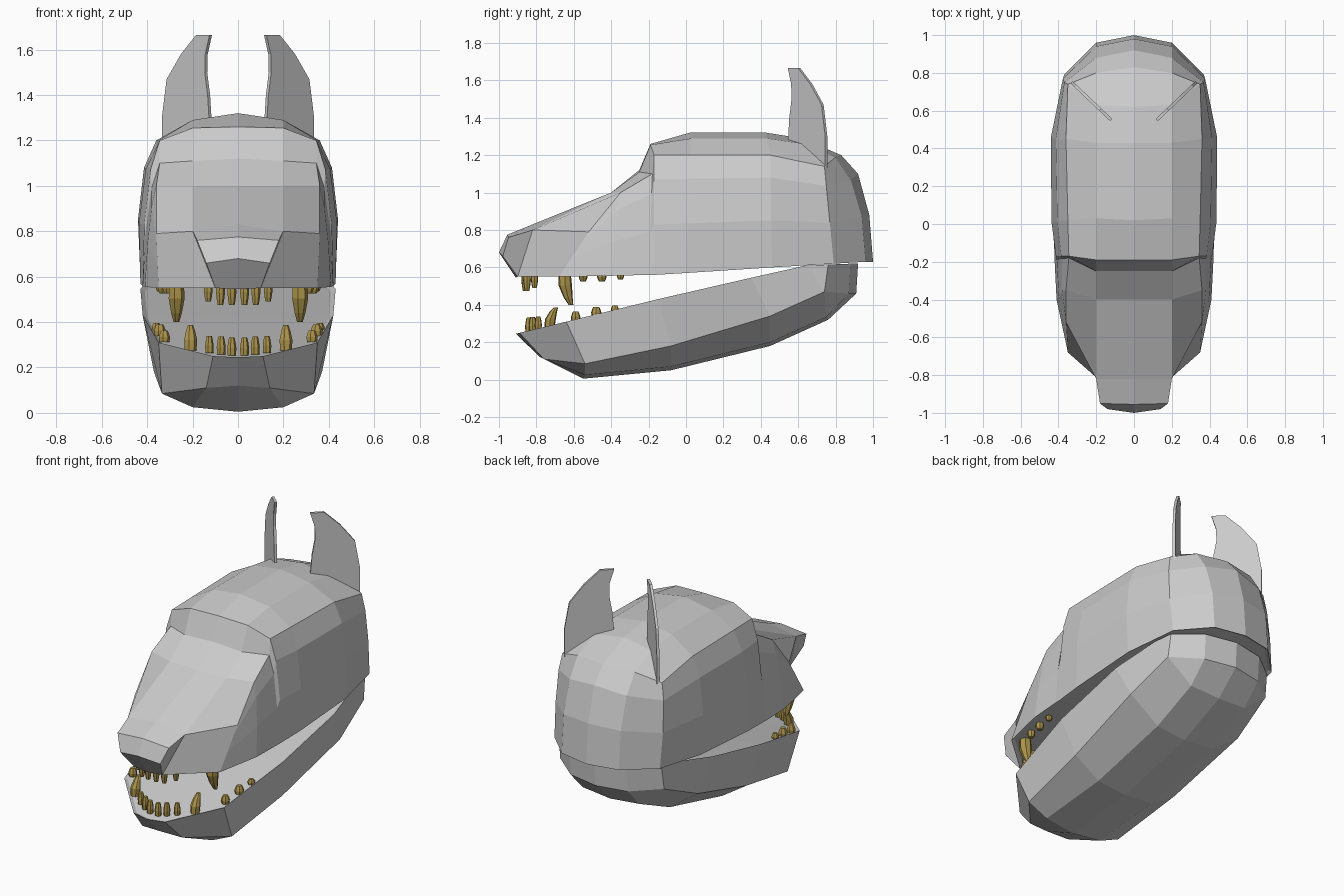
import bpy, bmesh, math
from mathutils import Vector

cube = bpy.data.objects.get("Cube")
if cube:
    bpy.data.objects.remove(cube)


def material(name, rgb):
    m = bpy.data.materials.new(name)
    m.use_nodes = True
    m.diffuse_color = (*rgb, 1)
    m.node_tree.nodes["Principled BSDF"].inputs["Base Color"].default_value = (*rgb, 1)
    return m


GREY = material("light_grey", (0.6, 0.6, 0.6))
GOLD = material("old_gold", (0.42, 0.30, 0.07))


def finish(bm, name, mat):
    bmesh.ops.recalc_face_normals(bm, faces=bm.faces)
    mesh = bpy.data.meshes.new(name)
    bm.to_mesh(mesh)
    bm.free()
    mesh.materials.append(mat)
    ob = bpy.data.objects.new(name, mesh)
    bpy.context.collection.objects.link(ob)
    return ob


def face(bm, pts):
    """One polygon and its mirror image."""
    for s in (1, -1):
        unique = []
        for p in pts:
            q = (p[0] * s, p[1], p[2])
            if q not in unique:
                unique.append(q)
        if len(unique) > 2:
            bm.faces.new([bm.verts.new(q) for q in unique])


def panel(bm, rows):
    """Grid of quads between rows of points."""
    for a, b in zip(rows, rows[1:]):
        for i in range(len(a) - 1):
            face(bm, [a[i], a[i + 1], b[i + 1], b[i]])


def close_rim(bm, rim, up):
    """Mouth surface inside the rim, sunk a little to leave a narrow lip."""
    panel(bm, [[p, (0.0, p[1], p[2])] for p in rim])
    bmesh.ops.remove_doubles(bm, verts=bm.verts, dist=0.002)
    bmesh.ops.recalc_face_normals(bm, faces=bm.faces)
    lid = [f for f in bm.faces if f.normal.z * up > 0.9]
    bmesh.ops.inset_region(bm, faces=lid, thickness=0.02, depth=-0.012)


# ---- Upper head: ridge (y, z), shoulder (y, z), side corner, lip, bulge
STATIONS = [
    ((-.82, .83), (-.82, .80), (.36, -.52, .79), (.35, -.68, .55), 0),
    ((-.40, 1.00), (-.40, 1.00), (.36, -.35, 1.0), (.41, -.40, .555), .01),
    ((-.25, 1.12), (-.25, 1.11), (.345, -.18, 1.1), (.42, -.20, .56), .02),
    ((-.19, 1.26), (-.19, 1.255), (.345, -.17, 1.2), (.42, -.17, .56), .025),
    ((.02, 1.32), (.03, 1.29), (.35, .02, 1.2), (.43, 0, .57), .04),
    ((.43, 1.32), (.43, 1.29), (.36, .45, 1.2), (.43, .46, .60), .04),
    ((.62, 1.29), (.63, 1.26), (.35, .74, 1.14), (.37, .79, .62), .015),
]
rows = []
for c, a, b, l, bulge in STATIONS:
    B, L = Vector(b), Vector(l)
    out = Vector((bulge, 0, 0))
    mids = [tuple(B.lerp(L, t) + out) for t in (0.2, 0.58)]
    rows.append([(0.0, *c), (.2, *a), b, *mids, l])

bm = bmesh.new()
panel(bm, rows)

# back of the skull, joined to the last station's side column
last = rows[-1]
back = [((.83, 1.2), (.80, 1.19)), ((.92, 1.1), (.88, 1.07)),
        ((.98, .88), (.94, .87)), ((1.0, .63), (.96, .63))]
back_rows = [last[:3]] + [[(0.0, *c), (.2, *a), side]
                          for (c, a), side in zip(back, last[2:])]
panel(bm, back_rows)

# nose and the slanted cheek fronts
nose = [rows[0][:2],
        [(0.0, -.955, .775), (.18, -.95, .76)],
        [(0.0, -1.0, .68), (.14, -.98, .66)],
        [(0.0, -.91, .545), (.10, -.90, .55)]]
panel(bm, nose)
face(bm, [r[1] for r in nose])
face(bm, rows[0][1:] + [nose[-1][1]])

rim = nose[-1] + [r[-1] for r in rows] + [back_rows[-1][1], back_rows[-1][0]]
close_rim(bm, rim, -1)
finish(bm, "upper_head", GREY)

# ---- Lower jaw: keel, underside edge, side edge, rim
jaw = [
    [(0.0, -.55, .005), (.2, -.54, .025), (.335, -.54, .085), (.35, -.64, .31)],
    [(0.0, -.08, .05), (.2, -.08, .07), (.37, -.08, .18), (.42, -.15, .43)],
    [(0.0, .45, .18), (.2, .45, .20), (.40, .45, .34), (.43, .35, .545)],
    [(0.0, .76, .32), (.2, .75, .335), (.365, .74, .47), (.38, .64, .61)],
]
chin = [[(0.0, -.91, .245), (.11, -.89, .25), jaw[0][3]],
        [(0.0, -.78, .12), (.14, -.76, .11), jaw[0][2]],
        jaw[0][:3]]
rear = [jaw[3][:3],
        [(0.0, .91, .46), (.2, .87, .46), jaw[3][2]],
        [(0.0, .92, .62), (.2, .88, .62), (.36, .76, .615)]]
bm = bmesh.new()
for part in (jaw, chin, rear):
    panel(bm, part)
face(bm, [jaw[3][2], jaw[3][3], rear[2][2]])
close_rim(bm, chin[0][:2] + [r[3] for r in jaw] + rear[2][::-1], 1)
finish(bm, "lower_jaw", GREY)

# ---- Ears: thin curved blades set diagonally, (position along blade, height)
EAR = [(0, 1.26), (.04, 1.40), (.10, 1.50), (.09, 1.58), (0, 1.665), (.28, 1.665),
       (.60, 1.58), (.90, 1.47), (1.0, 1.30), (1.0, 1.12)]
for side, sx in (("left", 1), ("right", -1)):
    bm = bmesh.new()
    layers = []
    for off in (-.008, .008):
        layers.append([bm.verts.new((sx * (.12 + .21 * t - off * .69),
                                     .55 + .20 * t + off * .72, z)) for t, z in EAR])
    lo, hi = layers
    bm.faces.new(lo)
    bm.faces.new(hi[::-1])
    for i in range(len(EAR)):
        j = (i + 1) % len(EAR)
        bm.faces.new([lo[i], lo[j], hi[j], hi[i]])
    finish(bm, side + "_ear", GREY)


# ---- Teeth: faceted tapering pegs; negative length hangs downward
def tooth(bm, x, y, z, length, r, lean, tip):
    rings = []
    for t, k in ((-.12, .9), (.35, 1.0), (.75, .5 + tip / 2), (1, tip)):
        rings.append([bm.verts.new((x + r * k * math.cos(a),
                                    y + lean * t * t + r * k * math.sin(a),
                                    z + length * t))
                      for a in [i * math.tau / 7 for i in range(7)]])
    for a, b in zip(rings, rings[1:]):
        for i in range(7):
            j = (i + 1) % 7
            bm.faces.new([a[i], a[j], b[j], b[i]])
    bm.faces.new(rings[0])
    bm.faces.new(rings[-1])


# x, y, length, radius, backward lean, tip size
UPPER = [(.028, -.86, .085, .021, 0, .6), (.078, -.85, .085, .021, 0, .6),
         (.132, -.81, .07, .02, 0, .6), (.272, -.65, .16, .037, .035, .35),
         (.31, -.55, .035, .024, 0, .6), (.33, -.45, .035, .026, 0, .6),
         (.345, -.35, .025, .02, 0, .6)]
LOWER = [(.028, -.84, .07, .021, 0, .6), (.075, -.82, .07, .021, 0, .6),
         (.127, -.79, .065, .02, 0, .6), (.21, -.73, .10, .03, .035, .4),
         (.325, -.59, .045, .026, 0, .55), (.345, -.48, .045, .028, 0, .55),
         (.36, -.38, .03, .022, 0, .55)]
for name, teeth, way in (("upper_teeth", UPPER, -1), ("lower_teeth", LOWER, 1)):
    bm = bmesh.new()
    for x, y, length, r, lean, tip in teeth:
        z = .56 if way < 0 else .25 + .23 * (y + .91) - .005
        for s in (1, -1):
            tooth(bm, s * x, y, z, way * length, r, lean, tip)
    finish(bm, name, GOLD)
